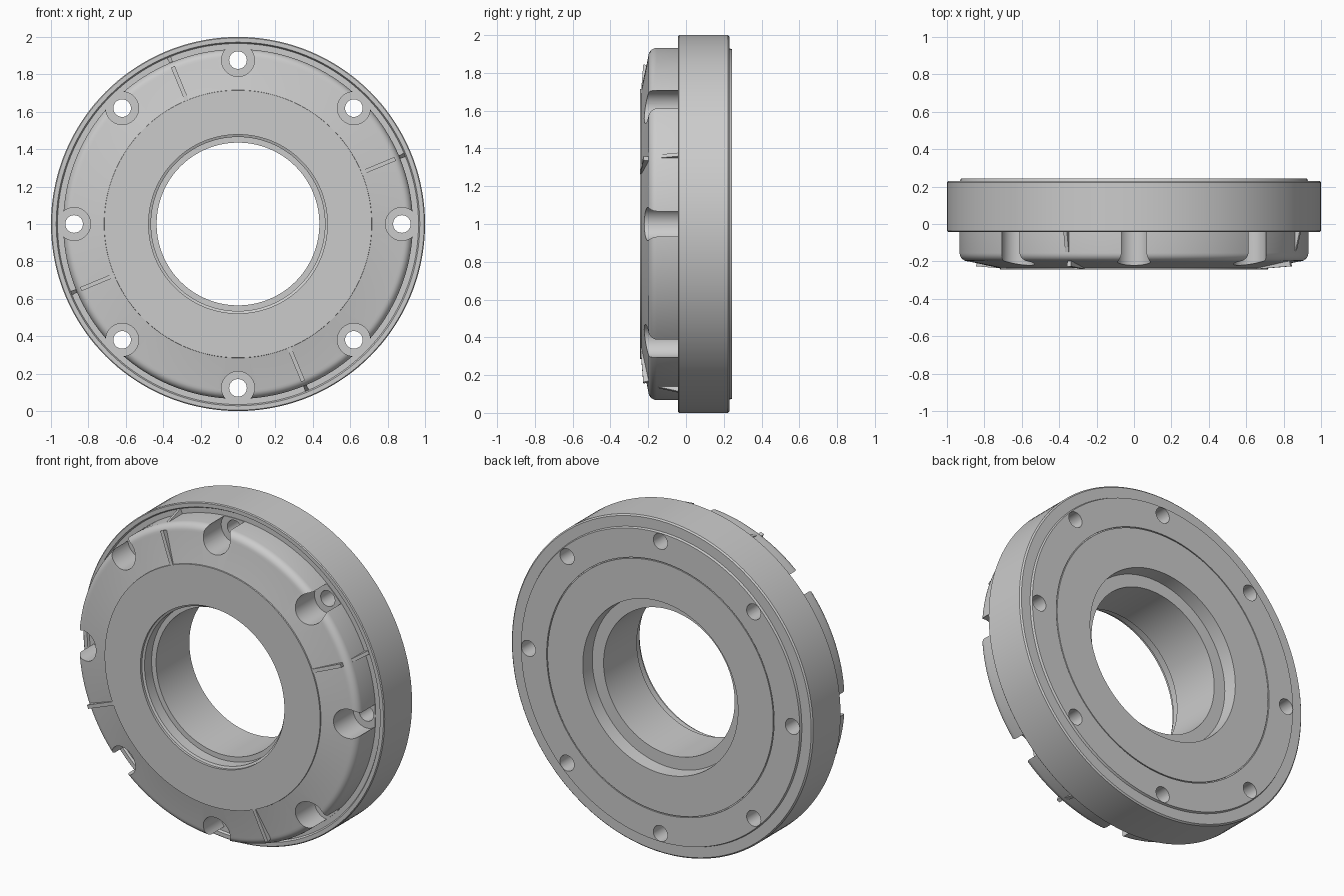
import bpy, bmesh, math
from mathutils import Matrix, Vector

if "Cube" in bpy.data.objects:
    bpy.data.objects.remove(bpy.data.objects["Cube"])

CENTRE = Vector((0, 0, 1))
SEGMENTS = 144


def new_object(name, bm):
    bmesh.ops.recalc_face_normals(bm, faces=bm.faces)
    mesh = bpy.data.meshes.new(name)
    bm.to_mesh(mesh)
    bm.free()
    obj = bpy.data.objects.new(name, mesh)
    bpy.context.collection.objects.link(obj)
    return obj


def lathe(name, profile):
    """Revolve a closed (radius, y) outline around the y axis."""
    bm = bmesh.new()
    rings = []
    for i in range(SEGMENTS):
        a = 2 * math.pi * i / SEGMENTS
        rings.append([bm.verts.new(CENTRE + Vector((r * math.cos(a), y, r * math.sin(a))))
                      for r, y in profile])
    n = len(profile)
    for i in range(SEGMENTS):
        a, b = rings[i], rings[(i + 1) % SEGMENTS]
        for j in range(n):
            k = (j + 1) % n
            bm.faces.new((a[j], a[k], b[k], b[j]))
    return new_object(name, bm)


def cylinder_cutters(name, count, dist, radius, y0, y1):
    """Ring of cylinders parallel to the y axis."""
    bm = bmesh.new()
    for i in range(count):
        a = 2 * math.pi * i / count
        pos = CENTRE + Vector((dist * math.cos(a), (y0 + y1) / 2, dist * math.sin(a)))
        bmesh.ops.create_cone(bm, cap_ends=True, segments=40, radius1=radius,
                              radius2=radius, depth=y1 - y0,
                              matrix=Matrix.Translation(pos) @ Matrix.Rotation(math.pi / 2, 4, 'X'))
    obj = new_object(name, bm)
    obj.hide_render = True
    return obj


def radial_rib(name, outline, width, angle):
    """Thin plate with a (radius, y) outline standing on a radial plane."""
    bm = bmesh.new()
    u = Vector((math.cos(angle), 0, math.sin(angle)))
    v = Vector((-math.sin(angle), 0, math.cos(angle)))
    sides = [[bm.verts.new(CENTRE + u * r + Vector((0, y, 0)) + v * s * width / 2)
              for r, y in outline] for s in (-1, 1)]
    n = len(outline)
    bm.faces.new(sides[0])
    bm.faces.new(sides[1][::-1])
    for j in range(n):
        k = (j + 1) % n
        bm.faces.new((sides[0][j], sides[0][k], sides[1][k], sides[1][j]))
    return new_object(name, bm)


# Flange body: rounded shoulder between the sloping front and the hub wall
shoulder = [(0.89 + 0.045 * math.sin(t * math.pi / 12), -0.155 - 0.045 * math.cos(t * math.pi / 12))
            for t in range(7)]
profile = [
    (0.435, -0.155), (0.465, -0.155), (0.465, -0.222), (0.478, -0.228), (0.478, -0.243),
    (0.715, -0.243), (0.716, -0.236), *shoulder,
    # front groove and outer rim
    (0.935, -0.03), (0.965, -0.03), (0.972, -0.042), (0.995, -0.042), (1.0, -0.037),
    (1.0, 0.222), (0.992, 0.23), (0.93, 0.23), (0.925, 0.243),
    # fine seam on the back, then the rear bearing seat
    (0.755, 0.243), (0.755, 0.236), (0.749, 0.236), (0.749, 0.243),
    (0.515, 0.243), (0.51, 0.16), (0.435, 0.16),
]
body = lathe("flange_body", profile)

# Bolt pockets in the front and through holes
pockets = cylinder_cutters("pocket_cutter", 8, 0.876, 0.088, -0.4, -0.034)
holes = cylinder_cutters("bolt_hole_cutter", 8, 0.876, 0.047, -0.5, 0.5)
bpy.context.view_layer.objects.active = body
for cutter in (pockets, holes):
    mod = body.modifiers.new(cutter.name, 'BOOLEAN')
    mod.operation = 'DIFFERENCE'
    mod.solver = 'EXACT'
    mod.object = cutter
    bpy.ops.object.modifier_apply(modifier=mod.name)
for cutter in (pockets, holes):
    bpy.data.objects.remove(cutter)

bpy.ops.object.select_all(action='DESELECT')
body.select_set(True)
bpy.ops.object.shade_smooth_by_angle(angle=math.radians(30))

# Four pairs of thin tapered ribs on the slope and on the hub wall
for i in range(4):
    angle = math.radians(22.5 + 90 * i)
    radial_rib(f"front_rib_{i + 1}", [(0.715, -0.2), (0.715, -0.241), (0.91, -0.226), (0.9, -0.18)],
               0.022, angle)
    radial_rib(f"side_rib_{i + 1}", [(0.92, -0.15), (0.936, -0.15), (0.965, -0.03), (0.92, -0.03)],
               0.02, angle)
